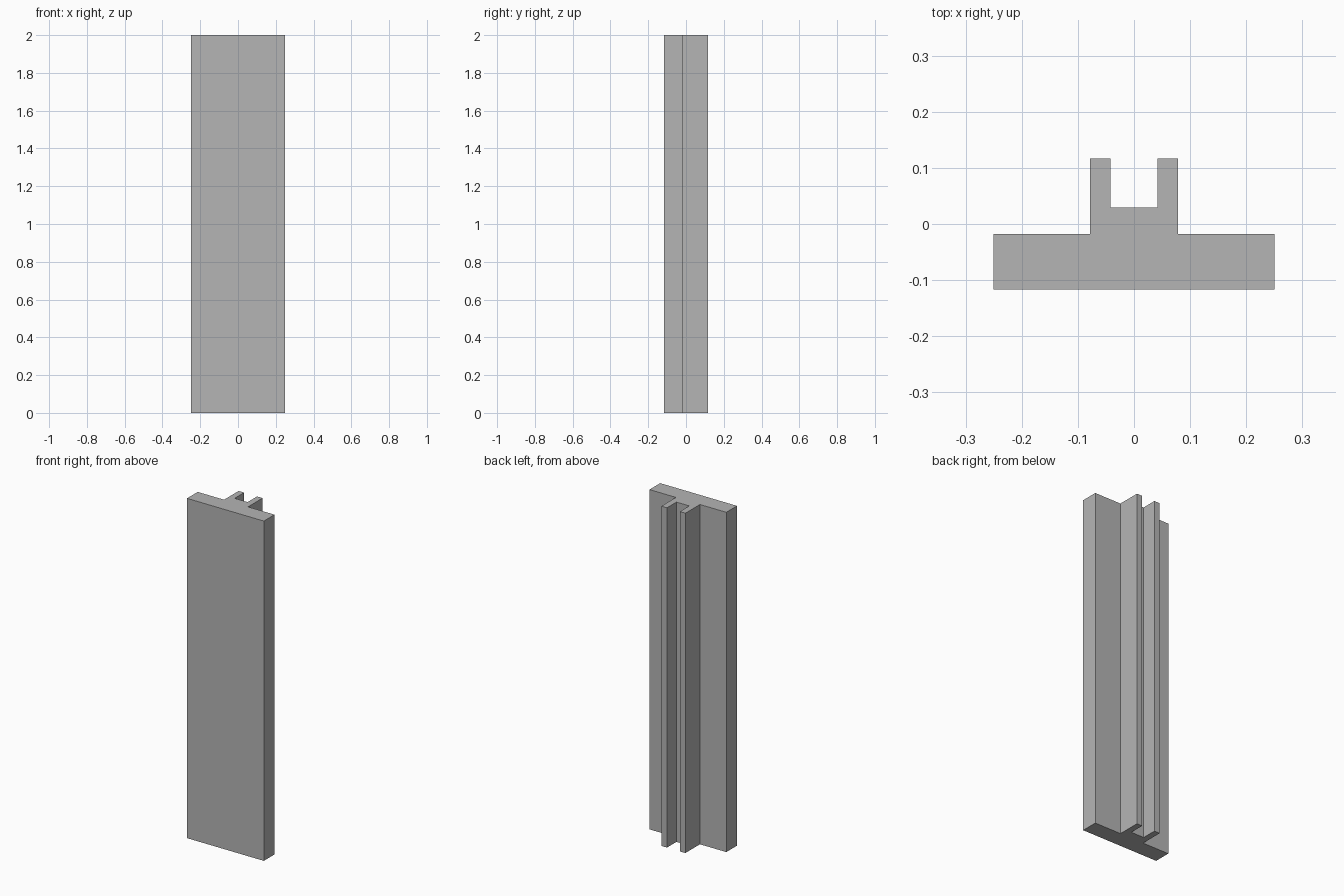
import bpy
import bmesh

cube = bpy.data.objects.get("Cube")
if cube:
    bpy.data.objects.remove(cube, do_unlink=True)

HEIGHT = 2.0

# Plain grey for the whole part
grey = bpy.data.materials.new("plain grey")
grey.use_nodes = True
colour = (0.46, 0.46, 0.46, 1.0)
grey.diffuse_color = colour
grey.node_tree.nodes["Principled BSDF"].inputs["Base Color"].default_value = colour

# Left half of the cross-section: front plate, rear rib, channel wall, channel floor
half = [(0.25, -0.117), (0.25, -0.018), (0.078, -0.018),
        (0.078, 0.117), (0.042, 0.117), (0.042, 0.029)]
profile = half + [(-x, y) for x, y in reversed(half)]

# Extrude the mirrored outline upwards
bm = bmesh.new()
base = bm.faces.new([bm.verts.new((x, y, 0)) for x, y in profile])
top = bmesh.ops.extrude_face_region(bm, geom=[base], use_keep_orig=True)
bmesh.ops.translate(bm, vec=(0, 0, HEIGHT),
                    verts=[v for v in top["geom"] if isinstance(v, bmesh.types.BMVert)])
bmesh.ops.recalc_face_normals(bm, faces=bm.faces)

mesh = bpy.data.meshes.new("channel_backed_plank")
bm.to_mesh(mesh)
bm.free()
mesh.materials.append(grey)
plank = bpy.data.objects.new("channel_backed_plank", mesh)
bpy.context.collection.objects.link(plank)
